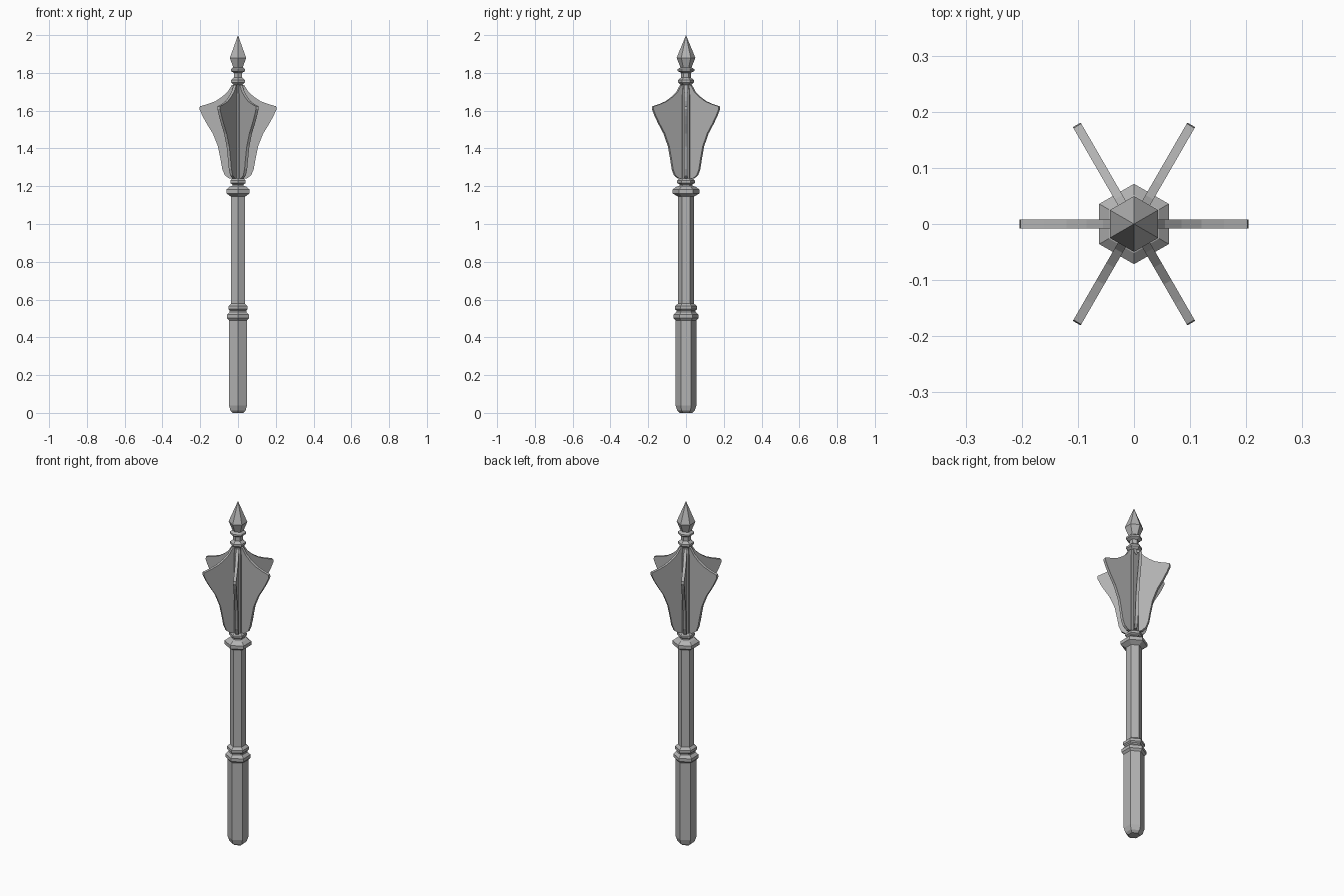
import bpy, bmesh, math
from mathutils import Matrix, Vector

cube = bpy.data.objects.get("Cube")
if cube:
    bpy.data.objects.remove(cube)

STEEL = (0.45, 0.45, 0.45, 1)
steel = bpy.data.materials.new("grey steel")
steel.diffuse_color = STEEL
steel.use_nodes = True
steel.node_tree.nodes["Principled BSDF"].inputs["Base Color"].default_value = STEEL


def finish(name, bm):
    bmesh.ops.recalc_face_normals(bm, faces=bm.faces)
    mesh = bpy.data.meshes.new(name)
    bm.to_mesh(mesh)
    bm.free()
    mesh.materials.append(steel)
    obj = bpy.data.objects.new(name, mesh)
    bpy.context.collection.objects.link(obj)
    return obj


def hex_turned(name, profile):
    """Six-sided turned part; profile is (half width across flats, height)."""
    bm = bmesh.new()
    rings = []
    for flat, z in profile:
        r = flat / math.cos(math.pi / 6)
        if r == 0:
            rings.append([bm.verts.new((0, 0, z))])
            continue
        angles = [math.radians(30 + 60 * i) for i in range(6)]
        rings.append([bm.verts.new((r * math.cos(a), r * math.sin(a), z)) for a in angles])
    for low, high in zip(rings, rings[1:]):
        for i in range(6):
            j = (i + 1) % 6
            if len(high) == 1:
                bm.faces.new((low[i], low[j], high[0]))
            else:
                bm.faces.new((low[i], low[j], high[j], high[i]))
    for ring in (rings[0], rings[-1]):
        if len(ring) > 1:
            bm.faces.new(ring)
    return finish(name, bm)


# Handle and shaft
hex_turned("grip", [(0.028, 0), (0.04, 0.012), (0.048, 0.04), (0.048, 0.5)])
hex_turned("shaft", [(0.037, 0.49), (0.037, 1.16)])

# Collars between the grip, shaft and head
hex_turned("grip_collar", [(0.048, 0.49), (0.058, 0.502), (0.058, 0.52), (0.044, 0.535),
                           (0.044, 0.543), (0.051, 0.55), (0.051, 0.565), (0.037, 0.578)])
hex_turned("head_collar", [(0.037, 1.145), (0.062, 1.162), (0.062, 1.182), (0.045, 1.197),
                           (0.03, 1.202), (0.03, 1.21), (0.041, 1.217), (0.041, 1.23),
                           (0.03, 1.24)])

# Core that carries the blades
hex_turned("head_core", [(0.028, 1.235), (0.028, 1.68), (0.022, 1.75)])

# Finial rings and spear point
hex_turned("finial_rings", [(0.022, 1.735), (0.037, 1.75), (0.037, 1.762), (0.022, 1.775),
                            (0.022, 1.8), (0.038, 1.81), (0.038, 1.82), (0.024, 1.83)])
hex_turned("spear_point", [(0.024, 1.825), (0.043, 1.88), (0, 2)])

# Six radial blades cut from one outline of (radius, height)
OUTLINE = [(0, 1.24), (0.045, 1.24), (0.07, 1.258), (0.083, 1.29), (0.092, 1.34),
           (0.106, 1.41), (0.134, 1.48), (0.165, 1.53), (0.188, 1.572), (0.204, 1.608),
           (0.202, 1.623), (0.16, 1.635), (0.12, 1.65), (0.085, 1.673),
           (0.055, 1.7), (0.033, 1.735), (0, 1.74)]
THICK = 0.016
for n in range(6):
    bm = bmesh.new()
    side = bm.faces.new([bm.verts.new((r, -THICK / 2, z)) for r, z in OUTLINE])
    extruded = bmesh.ops.extrude_face_region(bm, geom=[side], use_keep_orig=True)
    moved = [v for v in extruded["geom"] if isinstance(v, bmesh.types.BMVert)]
    bmesh.ops.translate(bm, verts=moved, vec=Vector((0, THICK, 0)))
    bmesh.ops.rotate(bm, verts=bm.verts, cent=(0, 0, 0),
                     matrix=Matrix.Rotation(math.radians(60 * n), 3, "Z"))
    finish(f"blade_{n + 1}", bm)
